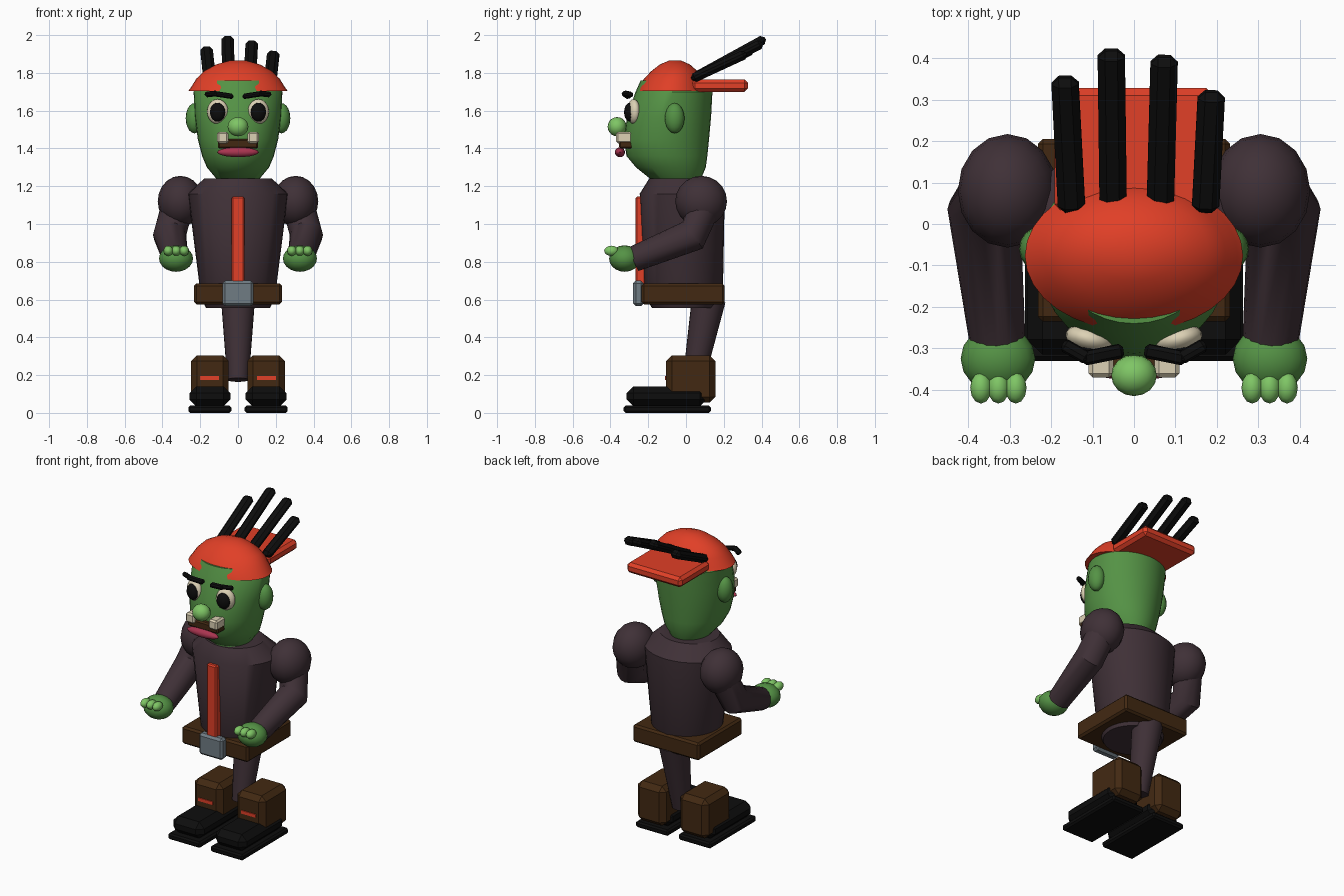
import bpy, bmesh, math
from mathutils import Vector

if "Cube" in bpy.data.objects:
    bpy.data.objects.remove(bpy.data.objects["Cube"], do_unlink=True)


def material(name, r, g, b):
    m = bpy.data.materials.new(name)
    m.use_nodes = True
    m.diffuse_color = (r, g, b, 1)
    shader = next(n for n in m.node_tree.nodes if n.type == "BSDF_PRINCIPLED")
    shader.inputs["Base Color"].default_value = (r, g, b, 1)
    return m


GREEN = material("skin green", 0.09, 0.29, 0.06)
LIGHT = material("light green", 0.21, 0.56, 0.13)
RED = material("red", 0.75, 0.05, 0.02)
PLUM = material("dark plum", 0.05, 0.03, 0.038)
BROWN = material("brown leather", 0.055, 0.022, 0.006)
BLACK = material("black", 0.004, 0.004, 0.004)
CREAM = material("cream", 0.72, 0.64, 0.46)
GREY = material("steel grey", 0.16, 0.2, 0.23)
PINK = material("lip pink", 0.4, 0.035, 0.08)


def build(name, bm, mat, smooth=False):
    bmesh.ops.recalc_face_normals(bm, faces=bm.faces)
    mesh = bpy.data.meshes.new(name)
    bm.to_mesh(mesh)
    bm.free()
    mesh.materials.append(mat)
    ob = bpy.data.objects.new(name, mesh)
    bpy.context.collection.objects.link(ob)
    if smooth:
        bpy.ops.object.select_all(action="DESELECT")
        ob.select_set(True)
        bpy.context.view_layer.objects.active = ob
        bpy.ops.object.shade_smooth_by_angle(angle=math.radians(42))
    return ob


def box(name, mat, xs, ys, zs, bevel=0.01):
    """Bevelled box given by its extents on each axis."""
    bm = bmesh.new()
    bmesh.ops.create_cube(bm, size=1)
    for v in bm.verts:
        v.co = [(lo + hi) / 2 + c * (hi - lo)
                for c, (lo, hi) in zip(v.co, (xs, ys, zs))]
    ob = build(name, bm, mat)
    if bevel:
        mod = ob.modifiers.new("bevel", "BEVEL")
        mod.width = bevel
        mod.segments = 1
    return ob


def ball(name, mat, centre, radii, segs=16, turn=0):
    bm = bmesh.new()
    bmesh.ops.create_uvsphere(bm, u_segments=segs, v_segments=segs // 2 + 2, radius=1)
    for v in bm.verts:
        v.co = Vector(a * b for a, b in zip(v.co, radii))
    ob = build(name, bm, mat, True)
    ob.location = centre
    ob.rotation_euler.z = turn
    return ob


def loft(name, mat, rings, segs=32):
    """Stack of elliptical rings: height, half width, front y, back y."""
    bm = bmesh.new()
    loops = []
    for z, rx, front, back in rings:
        loops.append([bm.verts.new((rx * math.cos(math.tau * i / segs),
                                    (front + back) / 2 + (back - front) / 2 * math.sin(math.tau * i / segs),
                                    z)) for i in range(segs)])
    for low, high in zip(loops, loops[1:]):
        for i in range(segs):
            j = (i + 1) % segs
            bm.faces.new((low[i], low[j], high[j], high[i]))
    bm.faces.new(loops[0])
    bm.faces.new(loops[-1])
    return build(name, bm, mat, True)


def tube(name, mat, path, segs=16):
    """Limb swept through points given as position and radius."""
    bm = bmesh.new()
    pts = [Vector(p) for p, r in path]
    loops = []
    for k, (p, r) in enumerate(path):
        along = (pts[min(k + 1, len(pts) - 1)] - pts[max(k - 1, 0)]).normalized()
        side = along.cross(Vector((1, 0, 0))).normalized()
        other = along.cross(side)
        loops.append([bm.verts.new(pts[k] + r * (side * math.cos(math.tau * i / segs)
                                                 + other * math.sin(math.tau * i / segs)))
                      for i in range(segs)])
    for low, high in zip(loops, loops[1:]):
        for i in range(segs):
            j = (i + 1) % segs
            bm.faces.new((low[i], low[j], high[j], high[i]))
    bm.faces.new(loops[0])
    bm.faces.new(loops[-1])
    return build(name, bm, mat, True)


def bar(name, mat, start, end, width, depth, bevel):
    """Bevelled beam running between two points."""
    a, b = Vector(start), Vector(end)
    half = (b - a).length / 2
    ob = box(name, mat, (-width / 2, width / 2), (-depth / 2, depth / 2), (-half, half), bevel)
    ob.location = (a + b) / 2
    along = (b - a).normalized()
    across = Vector((1, 0, 0)) if abs(along.x) < 0.7 else Vector((0, 0, 1))
    up = along.cross(across).normalized()
    across = up.cross(along)
    ob.rotation_euler = Vector((0, 0, 1)).rotation_difference(along).to_euler()
    if abs(along.x) < 0.7:
        from mathutils import Matrix
        ob.rotation_euler = Matrix((across, up, along)).transposed().to_euler()
    return ob


# Body, belt and the single tapered leg
loft("torso", PLUM, [(0.555, 0.17, -0.18, 0.155), (0.62, 0.197, -0.22, 0.195),
                     (1.16, 0.265, -0.245, 0.205), (1.24, 0.18, -0.195, 0.12)])
box("belt", BROWN, (-0.232, 0.232), (-0.235, 0.205), (0.575, 0.685), 0.012)
box("buckle", GREY, (-0.083, 0.083), (-0.28, -0.225), (0.565, 0.7), 0.014)
box("chest_strip", RED, (-0.035, 0.035), (-0.267, -0.215), (0.64, 1.145), 0.008)
tube("leg", PLUM, [((0, 0.12, 0.6), 0.09), ((0, 0.04, 0.175), 0.057)], 24)

# Head, cap and visor
loft("head", GREEN, [(1.24, 0.115, -0.19, 0.08), (1.3, 0.165, -0.265, 0.105),
                     (1.36, 0.19, -0.315, 0.113), (1.45, 0.213, -0.328, 0.122),
                     (1.57, 0.229, -0.312, 0.133), (1.7, 0.235, -0.267, 0.14),
                     (1.76, 0.18, -0.24, 0.06)])
loft("cap", RED, [(1.705, 0.263, -0.258, 0.105), (1.722, 0.25, -0.252, 0.1),
                  (1.77, 0.22, -0.222, 0.085), (1.81, 0.18, -0.183, 0.06),
                  (1.845, 0.115, -0.138, 0.02), (1.865, 0.045, -0.09, -0.025)])
box("cap_visor", RED, (-0.192, 0.192), (0.03, 0.328), (1.7, 1.765), 0.018)

# Hair spikes
spikes = [(-0.15, -0.167, 0.355, 1.925), (-0.05, -0.055, 0.42, 1.982),
          (0.063, 0.073, 0.405, 1.957), (0.172, 0.187, 0.32, 1.902)]
for n, (x0, x1, y, z) in enumerate(spikes):
    bar(f"hair_spike_{n + 1}", BLACK, (x0, 0.03, 1.768), (x1, y, z), 0.066, 0.05, 0.018)

# Nose and mouth
ball("nose", LIGHT, (0, -0.365, 1.515), (0.055, 0.05, 0.051))
box("mouth", BROWN, (-0.107, 0.107), (-0.355, -0.28), (1.4, 1.45), 0.008)
ball("lower_lip", PINK, (0, -0.35, 1.38), (0.11, 0.027, 0.026))

for side, s in (("left", 1), ("right", -1)):
    # Face details
    ball(f"{side}_ear", GREEN, (s * 0.23, -0.06, 1.56), (0.047, 0.052, 0.08))
    ball(f"{side}_eye", CREAM, (s * 0.108, -0.277, 1.595), (0.058, 0.033, 0.066), turn=s * 0.25)
    ball(f"{side}_pupil", BLACK, (s * 0.108, -0.297, 1.592), (0.042, 0.03, 0.05), turn=s * 0.25)
    bar(f"{side}_inner_brow", BLACK, (s * 0.026, -0.305, 1.675), (s * 0.125, -0.325, 1.69), 0.026, 0.034, 0.008)
    bar(f"{side}_outer_brow", BLACK, (s * 0.11, -0.325, 1.692), (s * 0.172, -0.29, 1.685), 0.026, 0.032, 0.008)
    box(f"{side}_tooth", CREAM, sorted((s * 0.05, s * 0.11)), (-0.37, -0.28), (1.427, 1.488), 0.01)

    # Arm and hand
    ball(f"{side}_shoulder", PLUM, (s * 0.305, 0.08, 1.12), (0.12, 0.137, 0.135))
    tube(f"{side}_arm", PLUM, [((s * 0.32, 0.1, 1.1), 0.085), ((s * 0.362, 0.035, 0.94), 0.088),
                               ((s * 0.33, -0.275, 0.815), 0.068)])
    ball(f"{side}_hand", GREEN, (s * 0.328, -0.325, 0.817), (0.09, 0.082, 0.07))
    for n in range(3):
        ball(f"{side}_finger_{n + 1}", LIGHT, (s * (0.285 + 0.042 * n), -0.395, 0.858),
             (0.026, 0.038, 0.027), 12)

    # Boot and shoe
    box(f"{side}_boot", BROWN, sorted((s * 0.05, s * 0.248)), (-0.105, 0.155), (0.055, 0.305), 0.03)
    box(f"{side}_boot_stripe", RED, sorted((s * 0.1, s * 0.2)), (-0.111, -0.102), (0.175, 0.195), 0)
    box(f"{side}_shoe", BLACK, sorted((s * 0.04, s * 0.257)), (-0.315, 0.11), (0.035, 0.14), 0.036)
    box(f"{side}_sole", BLACK, sorted((s * 0.035, s * 0.263)), (-0.33, 0.132), (0, 0.038), 0.01)
